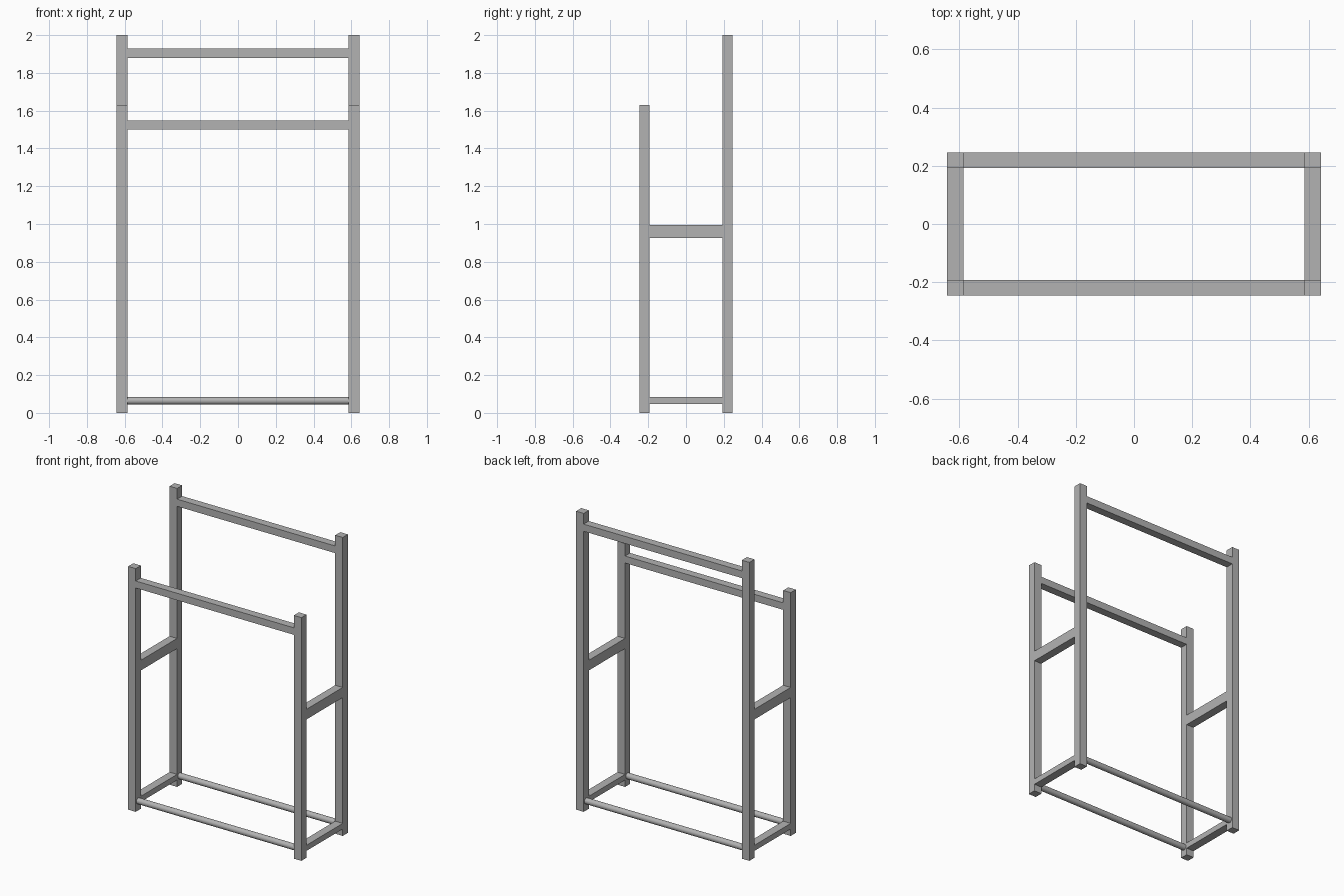
import bpy
import math

cube = bpy.data.objects.get("Cube")
if cube:
    bpy.data.objects.remove(cube, do_unlink=True)

grey = bpy.data.materials.new("frame_grey")
GREY = (0.45, 0.45, 0.45, 1)
grey.use_nodes = True
grey.diffuse_color = GREY
grey.node_tree.nodes["Principled BSDF"].inputs["Base Color"].default_value = GREY

OUT_X, IN_X = 0.642, 0.586      # outer and inner faces of the posts
OUT_Y, IN_Y = 0.246, 0.192


def box(name, low, high):
    centre = [(a + b) / 2 for a, b in zip(low, high)]
    bpy.ops.mesh.primitive_cube_add(size=1, location=centre)
    ob = bpy.context.object
    ob.name = name
    ob.scale = [b - a for a, b in zip(low, high)]
    bpy.ops.object.transform_apply(location=False, rotation=False, scale=True)
    ob.data.materials.append(grey)


def rod(name, y, z, radius):
    bpy.ops.mesh.primitive_cylinder_add(
        vertices=32, radius=radius, depth=2 * IN_X,
        location=(0, y, z), rotation=(0, math.pi / 2, 0))
    ob = bpy.context.object
    ob.name = name
    ob.data.materials.append(grey)
    bpy.ops.object.shade_smooth_by_angle(angle=math.radians(40))


# Posts and the side bars joining them
for side, s in (("left", 1), ("right", -1)):
    x0, x1 = sorted((s * IN_X, s * OUT_X))
    box(f"front_post_{side}", (x0, -OUT_Y, 0), (x1, -IN_Y, 1.63))
    box(f"back_post_{side}", (x0, IN_Y, 0), (x1, OUT_Y, 2))
    box(f"side_rail_{side}", (x0, -IN_Y, 0.927), (x1, IN_Y, 0.995))
    box(f"side_foot_bar_{side}", (x0, -IN_Y, 0.046), (x1, IN_Y, 0.084))

# Square cross rails near the post tops
box("front_rail", (-IN_X, -OUT_Y, 1.5), (IN_X, -IN_Y, 1.547))
box("back_rail", (-IN_X, IN_Y, 1.88), (IN_X, OUT_Y, 1.928))

# Round rods near the floor
mid_y = (OUT_Y + IN_Y) / 2
rod("front_foot_rod", -mid_y, 0.064, 0.02)
rod("back_foot_rod", mid_y, 0.064, 0.02)
